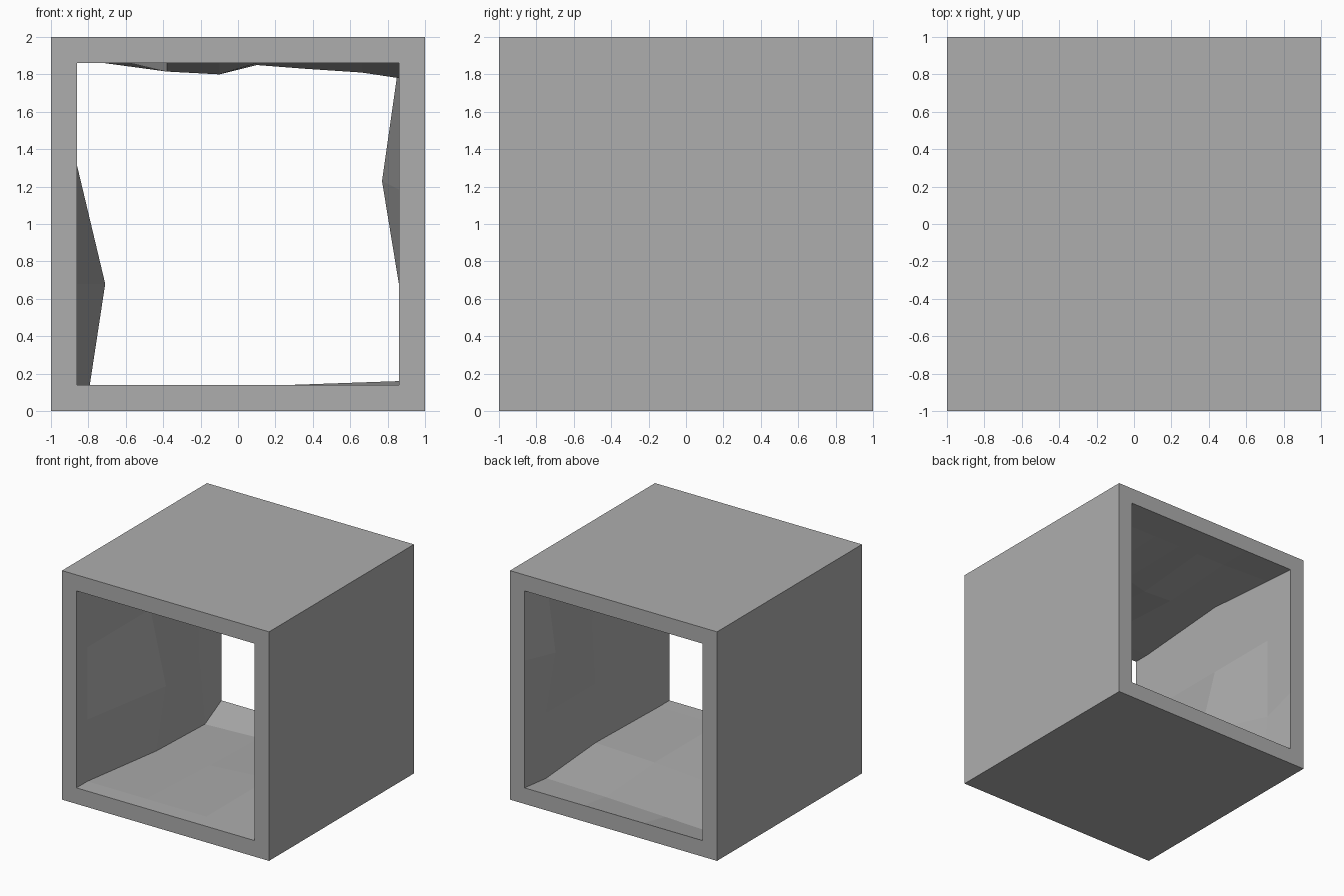
import bpy
import bmesh

cube = bpy.data.objects.get("Cube")
if cube:
    bpy.data.objects.remove(cube, do_unlink=True)

INNER = 0.86
LOW, HIGH = 1 - INNER, 1 + INNER

# Column positions along each inner wall, each starting at a corner
columns = {
    "floor": [-INNER, -0.29, 0.29],
    "right": [LOW, 0.68, 1.25],
    "ceiling": [INNER, 0.66, 0.36, 0.1, -0.1, -0.38],
    "left": [HIGH, 1.31, 0.68],
}

# Rings along the tunnel, from the front rim to the back rim
ring_depths = [-1, -0.85, 0.02, 0.7, 1]

# Dents and bulges: (ring, wall, column) -> sideways and upward shift
shifts = {
    (2, "floor", 0): (0.06, -0.05),
    (2, "floor", 1): (0, -0.04),
    (2, "right", 0): (0, 0.02),
    (2, "right", 2): (0.03, -0.08),
    (2, "ceiling", 0): (0, -0.08),
    (2, "ceiling", 1): (0, -0.05),
    (2, "ceiling", 2): (0, -0.03),
    (2, "ceiling", 3): (0, -0.01),
    (2, "ceiling", 4): (0, -0.06),
    (2, "ceiling", 5): (0, -0.045),
    (2, "left", 0): (0, 0.07),
    (2, "left", 2): (0.15, 0),
    (3, "floor", 0): (0.05, -0.08),
    (3, "floor", 1): (0, -0.06),
    (3, "floor", 2): (0, -0.04),
    (3, "right", 0): (0, -0.03),
    (3, "right", 2): (-0.09, -0.02),
    (3, "left", 0): (0, 0.02),
    (3, "left", 2): (0, -0.1),
}


def wall_point(wall, value):
    if wall == "floor":
        return value, LOW
    if wall == "ceiling":
        return value, HIGH
    return (INNER if wall == "right" else -INNER), value


bm = bmesh.new()

# Uneven tunnel rings
rings = []
for r, y in enumerate(ring_depths):
    ring = []
    for wall, values in columns.items():
        for c, value in enumerate(values):
            x, z = wall_point(wall, value)
            dx, dz = shifts.get((r, wall, c), (0, 0))
            ring.append(bm.verts.new((x + dx, y, z + dz)))
    rings.append(ring)

count = len(rings[0])
for a, b in zip(rings, rings[1:]):
    for i in range(count):
        j = (i + 1) % count
        bm.faces.new((a[i], a[j], b[j], b[i]))

# Outer box sides
corners = [(-1, 0), (1, 0), (1, 2), (-1, 2)]
front, back = ([bm.verts.new((x, y, z)) for x, z in corners] for y in (-1, 1))
for i in range(4):
    j = (i + 1) % 4
    bm.faces.new((front[i], front[j], back[j], back[i]))

# Flat rims around both openings
for outer, ring in ((front, rings[0]), (back, rings[-1])):
    start = 0
    for i, values in enumerate(columns.values()):
        end = start + len(values)
        side = [ring[k % count] for k in range(start, end + 1)]
        bm.faces.new([outer[i], outer[(i + 1) % 4]] + side[::-1])
        start = end

bmesh.ops.recalc_face_normals(bm, faces=bm.faces)
mesh = bpy.data.meshes.new("tunnel_block")
bm.to_mesh(mesh)
bm.free()

# Plain grey material
grey = bpy.data.materials.new("plain_grey")
grey.use_nodes = True
colour = (0.42, 0.42, 0.42, 1)
grey.diffuse_color = colour
grey.node_tree.nodes["Principled BSDF"].inputs["Base Color"].default_value = colour
mesh.materials.append(grey)

block = bpy.data.objects.new("tunnel_block", mesh)
bpy.context.collection.objects.link(block)
